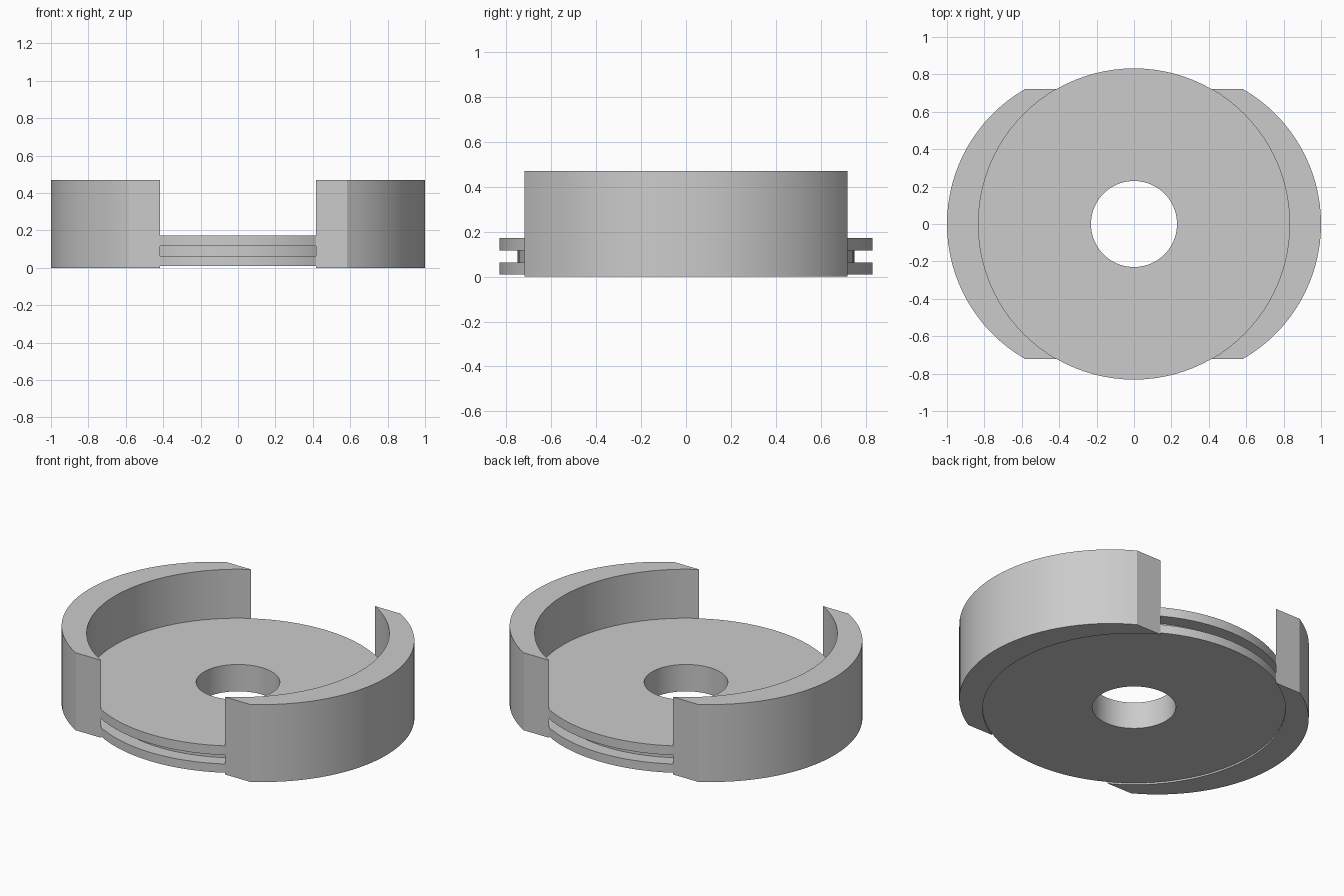
import bpy, bmesh
from math import sin, cos, pi

if "Cube" in bpy.data.objects:
    bpy.data.objects.remove(bpy.data.objects["Cube"])

R = 0.832       # disc radius, also the radius of both wall faces
SHIFT = 0.168   # sideways wall thickness


def finish(name, bm):
    bmesh.ops.recalc_face_normals(bm, faces=bm.faces[:])
    mesh = bpy.data.meshes.new(name)
    bm.to_mesh(mesh)
    bm.free()
    obj = bpy.data.objects.new(name, mesh)
    bpy.context.collection.objects.link(obj)
    bpy.ops.object.select_all(action='DESELECT')
    bpy.context.view_layer.objects.active = obj
    obj.select_set(True)
    bpy.ops.object.shade_smooth_by_angle(angle=pi / 6)
    return obj


def lathe(name, profile, segments):
    bm = bmesh.new()
    rings = [[bm.verts.new((r * cos(2 * pi * i / segments), r * sin(2 * pi * i / segments), z))
              for r, z in profile] for i in range(segments)]
    n = len(profile)
    for i in range(segments):
        a, b = rings[i], rings[(i + 1) % segments]
        for j in range(n):
            k = (j + 1) % n
            bm.faces.new((a[j], b[j], b[k], a[k]))
    return finish(name, bm)


def side_wall(name, side, height, steps=32):
    # Same 120 degree arc used twice: inner face, and outer face moved sideways
    bm = bmesh.new()
    sections = []
    for i in range(steps + 1):
        a = -pi / 3 + 2 * pi / 3 * i / steps
        x, y = R * cos(a), R * sin(a)
        sections.append([bm.verts.new((side * px, y, z)) for px, z in
                         ((x, 0), (x + SHIFT, 0), (x + SHIFT, height), (x, height))])
    for a, b in zip(sections, sections[1:]):
        for j in range(4):
            k = (j + 1) % 4
            bm.faces.new((a[j], b[j], b[k], a[k]))
    bm.faces.new(sections[0])
    bm.faces.new(sections[-1])
    return finish(name, bm)


# Base disc with centre hole and rim groove
lathe("grooved_disc", [(0.23, 0.01), (R, 0.01), (R, 0.063), (0.75, 0.063),
                       (0.75, 0.117), (R, 0.117), (R, 0.173), (0.23, 0.173)], 96)

# Raised crescent walls on both sides
for label, side in (("left_wall", -1), ("right_wall", 1)):
    side_wall(label, side, 0.47)
